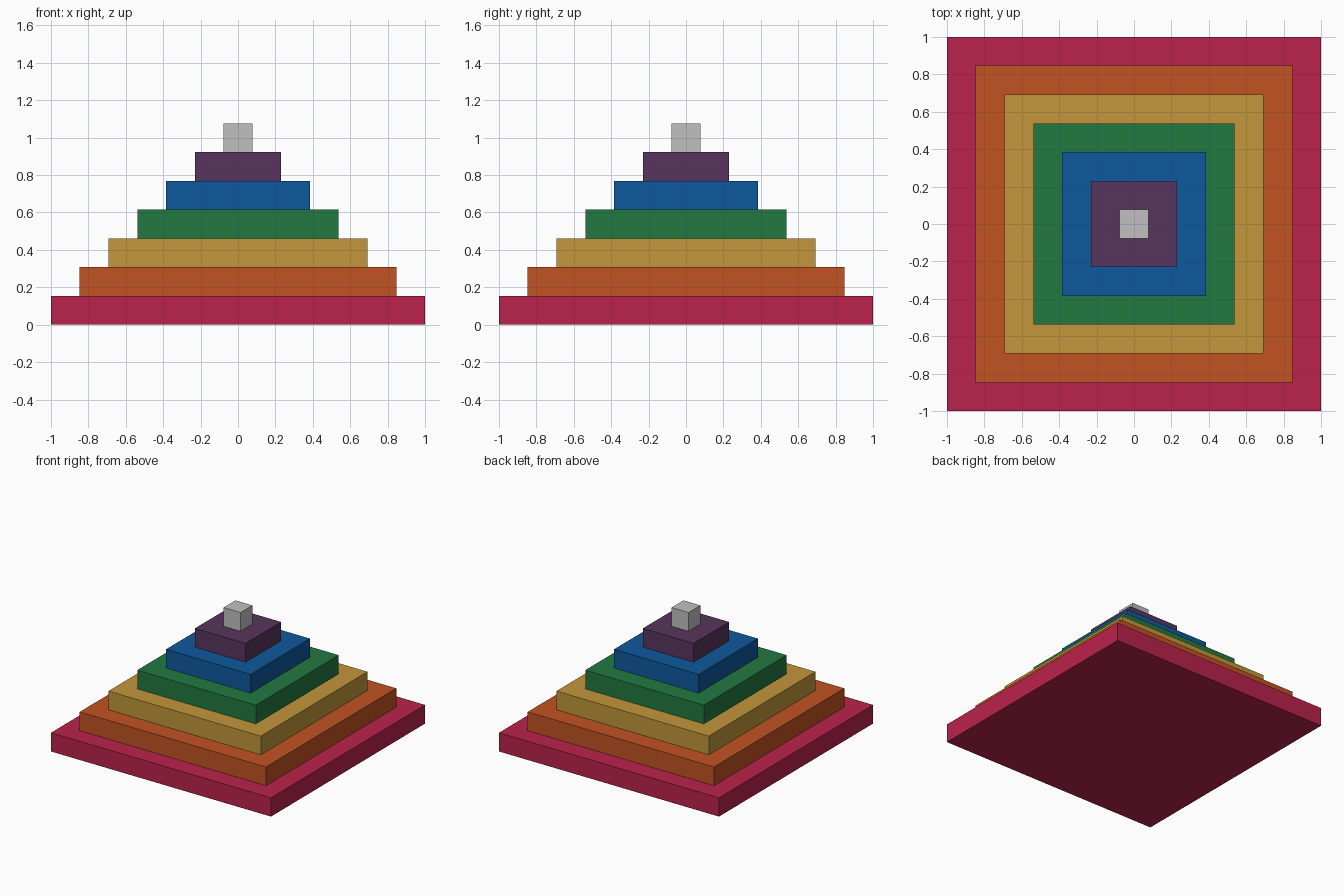
import bpy
import bmesh
from mathutils import Matrix, Vector

cube = bpy.data.objects.get("Cube")
if cube:
    bpy.data.objects.remove(cube, do_unlink=True)

STEP = 2 / 13  # tier height, also the ledge depth


def linear(c):
    c /= 255
    return c / 12.92 if c <= 0.04045 else ((c + 0.055) / 1.055) ** 2.4


def make_material(name, rgb):
    colour = (*[linear(c) for c in rgb], 1.0)
    mat = bpy.data.materials.new(name)
    mat.use_nodes = True
    mat.diffuse_color = colour
    bsdf = next(n for n in mat.node_tree.nodes if n.type == 'BSDF_PRINCIPLED')
    bsdf.inputs["Base Color"].default_value = colour
    return mat


def make_tier(name, width, level, mat):
    mesh = bpy.data.meshes.new(name)
    bm = bmesh.new()
    bmesh.ops.create_cube(bm, size=1.0,
                          matrix=Matrix.Diagonal((width, width, STEP, 1)))
    bmesh.ops.translate(bm, verts=bm.verts, vec=Vector((0, 0, STEP / 2)))
    bm.to_mesh(mesh)
    bm.free()
    mesh.materials.append(mat)
    obj = bpy.data.objects.new(name, mesh)
    obj.location.z = level * STEP
    bpy.context.collection.objects.link(obj)


# Square tiers from the base to the capstone, each one ledge narrower per side
tiers = [
    ("base_tier", "crimson", (186, 34, 75)),
    ("second_tier", "orange", (193, 83, 35)),
    ("third_tier", "ochre yellow", (194, 151, 59)),
    ("fourth_tier", "green", (35, 121, 65)),
    ("fifth_tier", "blue", (14, 89, 157)),
    ("sixth_tier", "purple", (89, 53, 93)),
    ("capstone", "light grey", (192, 192, 192)),
]
for i, (name, colour_name, rgb) in enumerate(tiers):
    make_tier(name, (13 - 2 * i) * STEP, i, make_material(colour_name, rgb))
